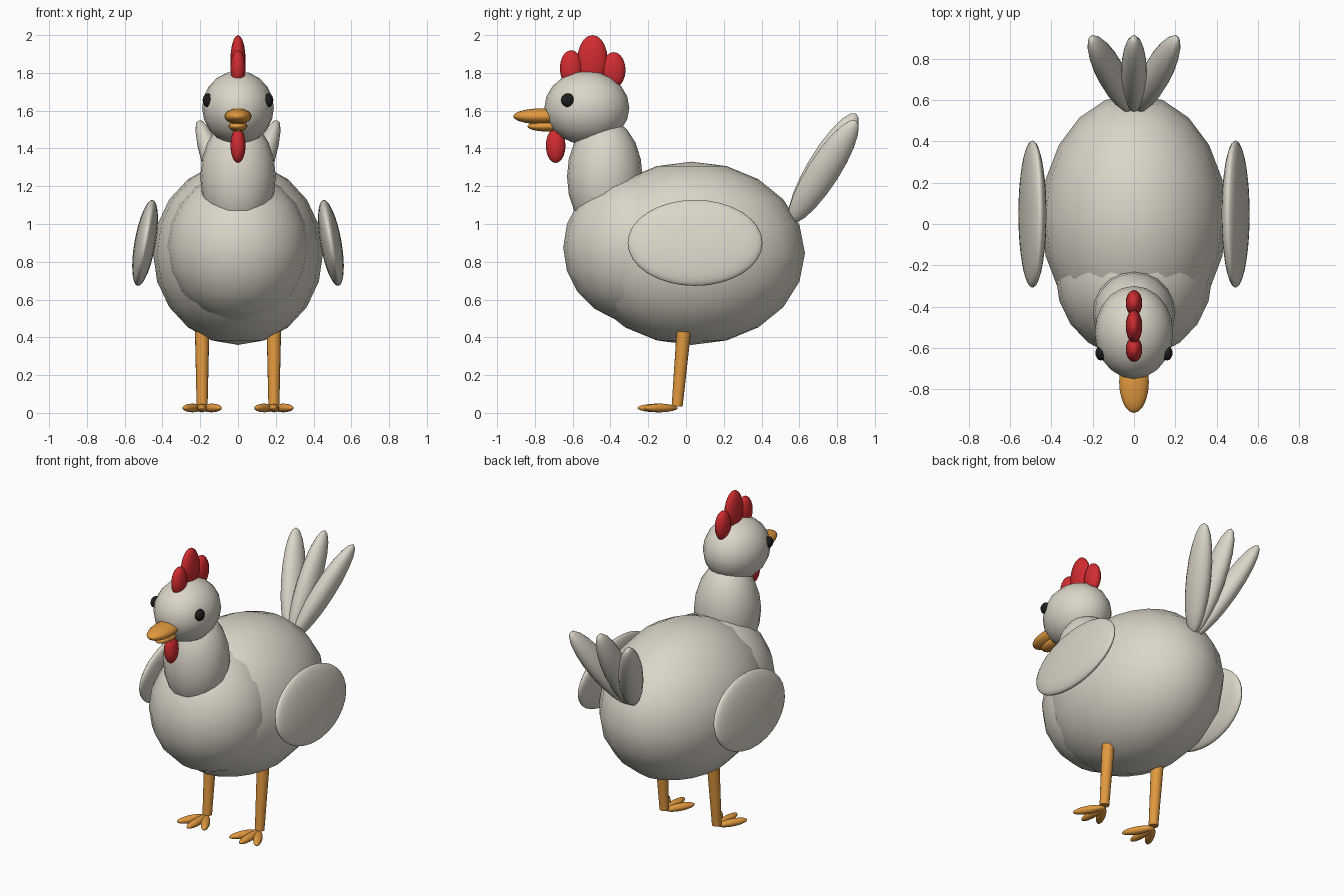
import bpy
from math import radians, sin, cos
from mathutils import Vector

if "Cube" in bpy.data.objects:
    bpy.data.objects.remove(bpy.data.objects["Cube"])


def material(name, rgb):
    m = bpy.data.materials.new(name)
    m.diffuse_color = (*rgb, 1)
    m.use_nodes = True
    m.node_tree.nodes["Principled BSDF"].inputs["Base Color"].default_value = m.diffuse_color
    return m


WHITE = material("feather_white", (0.71, 0.67, 0.58))
ORANGE = material("beak_orange", (0.76, 0.32, 0.05))
RED = material("comb_red", (0.64, 0.025, 0.03))
BLACK = material("eye_black", (0.012, 0.012, 0.012))


def finish(name, mat):
    ob = bpy.context.object
    ob.name = name
    ob.data.materials.append(mat)
    bpy.ops.object.shade_smooth()
    return ob


def ellipsoid(name, mat, loc, radii, rot=(0, 0, 0), seg=20, rings=10):
    bpy.ops.mesh.primitive_uv_sphere_add(
        segments=seg, ring_count=rings, location=loc,
        rotation=[radians(a) for a in rot])
    ob = finish(name, mat)
    ob.scale = radii
    return ob


def tapered_rod(name, mat, bottom, top, r_bottom, r_top):
    a, b = Vector(bottom), Vector(top)
    bpy.ops.mesh.primitive_cone_add(
        vertices=16, radius1=r_bottom, radius2=r_top, depth=(b - a).length,
        location=(a + b) / 2, rotation=(b - a).to_track_quat('Z', 'Y').to_euler())
    finish(name, mat)
    bpy.ops.object.shade_smooth_by_angle(angle=radians(40))


# Body, breast, neck and head
ellipsoid("body", WHITE, (0, 0.03, 0.845), (0.45, 0.60, 0.485))
ellipsoid("breast", WHITE, (0, -0.25, 0.875), (0.38, 0.40, 0.40))
ellipsoid("neck", WHITE, (0, -0.43, 1.25), (0.2, 0.2, 0.31))
ellipsoid("head", WHITE, (0, -0.525, 1.615), (0.19, 0.225, 0.195))

# Beak and wattle
ellipsoid("upper_beak", ORANGE, (0, -0.765, 1.57), (0.072, 0.15, 0.042))
ellipsoid("lower_beak", ORANGE, (0, -0.74, 1.517), (0.05, 0.1, 0.027))
ellipsoid("wattle", RED, (0, -0.69, 1.415), (0.04, 0.052, 0.092))

# Comb lobes
ellipsoid("comb_front", RED, (0, -0.608, 1.825), (0.04, 0.06, 0.095))
ellipsoid("comb_middle", RED, (0, -0.495, 1.87), (0.04, 0.08, 0.13))
ellipsoid("comb_back", RED, (0, -0.383, 1.815), (0.04, 0.063, 0.095))

# Tail feathers
FEATHER = (0.063, 0.085, 0.335)
ellipsoid("tail_middle", WHITE, (0, 0.728, 1.298), FEATHER, (-31, 0, 0))

for side, label in ((1, "right"), (-1, "left")):
    ellipsoid("tail_" + label, WHITE, (side * 0.11, 0.728, 1.278), FEATHER,
              (-31, side * 20, 0))
    ellipsoid("eye_" + label, BLACK, (side * 0.16, -0.625, 1.655),
              (0.027, 0.036, 0.036), seg=16)
    ellipsoid("wing_" + label, WHITE, (side * 0.492, 0.048, 0.9),
              (0.056, 0.357, 0.231), (0, -side * 10, 0), seg=32, rings=16)

    # Leg and three splayed toes
    x = side * 0.19
    tapered_rod("leg_" + label, ORANGE, (x, -0.047, 0.035), (x, -0.012, 0.43),
                0.029, 0.038)
    for toe, angle in (("inner", -30), ("middle", 0), ("outer", 30)):
        a = radians(side * angle)
        ellipsoid(f"toe_{toe}_{label}", ORANGE,
                  (x + 0.1 * sin(a), -0.05 - 0.1 * cos(a), 0.026),
                  (0.027, 0.107 if angle == 0 else 0.098, 0.023),
                  (0, 0, side * angle), seg=16)
